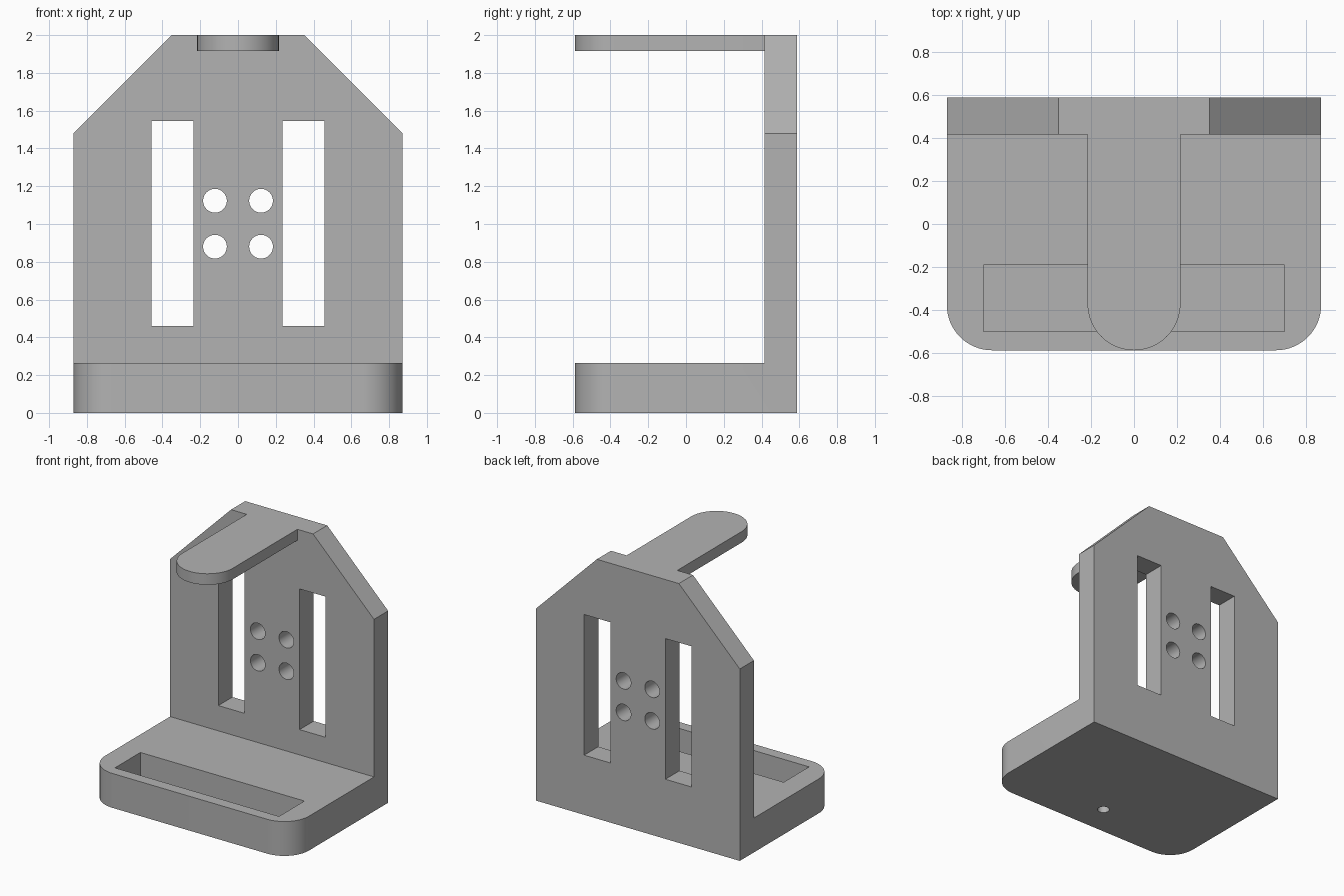
import bpy, bmesh, math
from mathutils import Vector

if "Cube" in bpy.data.objects:
    bpy.data.objects.remove(bpy.data.objects["Cube"])

grey = bpy.data.materials.new("plain_grey")
grey.diffuse_color = (0.45, 0.45, 0.45, 1)
grey.use_nodes = True
grey.node_tree.nodes["Principled BSDF"].inputs["Base Color"].default_value = grey.diffuse_color


def prism(name, pts, start, end, axis):
    """Extrude a 2D outline along z (points are x, y) or y (points are x, z)."""
    def place(p, d):
        return Vector((p[0], p[1], d)) if axis == "Z" else Vector((p[0], d, p[1]))
    bm = bmesh.new()
    face = bm.faces.new([bm.verts.new(place(p, start)) for p in pts])
    moved = bmesh.ops.extrude_face_region(bm, geom=[face])["geom"]
    shift = place((0, 0), end - start)
    bmesh.ops.translate(bm, verts=[g for g in moved if isinstance(g, bmesh.types.BMVert)], vec=shift)
    bmesh.ops.recalc_face_normals(bm, faces=bm.faces)
    mesh = bpy.data.meshes.new(name)
    bm.to_mesh(mesh)
    bm.free()
    mesh.materials.append(grey)
    ob = bpy.data.objects.new(name, mesh)
    bpy.context.collection.objects.link(ob)
    return ob


def arc(cx, cy, r, a0, a1, n):
    return [(cx + r * math.cos(math.radians(a0 + (a1 - a0) * i / n)),
             cy + r * math.sin(math.radians(a0 + (a1 - a0) * i / n))) for i in range(n + 1)]


def rect(x0, x1, y0, y1):
    return [(x0, y0), (x1, y0), (x1, y1), (x0, y1)]


def circle(cx, cy, r, n=32):
    return arc(cx, cy, r, 0, 360, n)[:-1]


def combine(target, other, operation):
    """Boolean another solid into the target and remove it."""
    mod = target.modifiers.new("bool", "BOOLEAN")
    mod.operation, mod.solver, mod.object = operation, "EXACT", other
    bpy.context.view_layer.objects.active = target
    bpy.ops.object.modifier_apply(modifier=mod.name)
    bpy.data.objects.remove(other)


W, B, F, P = 0.87, 0.587, -0.587, 0.415   # half width, back, front, plate face

# Back plate with sloped shoulders
bracket = prism("wall_bracket", [(-W, 0), (W, 0), (W, 1.48), (0.35, 2), (-0.35, 2), (-W, 1.48)], P, B, "Y")

# Base shelf with rounded front corners
R = 0.21
base = prism("base_shelf", arc(-W + R, F + R, R, 180, 270, 16) + arc(W - R, F + R, R, 270, 360, 16)
             + [(W, B), (-W, B)], 0, 0.265, "Z")
combine(bracket, base, "UNION")

# Top tab with a round end
r = 0.216
tab = prism("top_tab", arc(0, F + r, r, 180, 360, 32) + [(r, 0.5), (-r, 0.5)], 1.915, 2, "Z")
combine(bracket, tab, "UNION")

# Merge the flush faces
bm = bmesh.new()
bm.from_mesh(bracket.data)
bmesh.ops.remove_doubles(bm, verts=bm.verts, dist=1e-4)
bmesh.ops.dissolve_limit(bm, angle_limit=math.radians(0.5), verts=bm.verts, edges=bm.edges)
bm.to_mesh(bracket.data)
bm.free()

# Tall slots and screw holes through the back plate
for s in (-1, 1):
    x0, x1 = sorted((s * 0.235, s * 0.458))
    combine(bracket, prism("slot_cutter", rect(x0, x1, 0.46, 1.545), 0.3, 0.7, "Y"), "DIFFERENCE")
    for z in (0.88, 1.123):
        combine(bracket, prism("hole_cutter", circle(s * 0.122, z, 0.063), 0.3, 0.7, "Y"), "DIFFERENCE")

# Pocket in the shelf with a drain hole in its floor
combine(bracket, prism("pocket_cutter", rect(-0.70, 0.70, -0.50, -0.19), 0.08, 0.4, "Z"), "DIFFERENCE")
combine(bracket, prism("drain_cutter", circle(0, -0.345, 0.043), -0.1, 0.2, "Z"), "DIFFERENCE")

# Smooth the rounded walls, keep the edges sharp
bpy.ops.object.select_all(action="DESELECT")
bracket.select_set(True)
bpy.context.view_layer.objects.active = bracket
bpy.ops.object.shade_smooth_by_angle(angle=math.radians(30))
